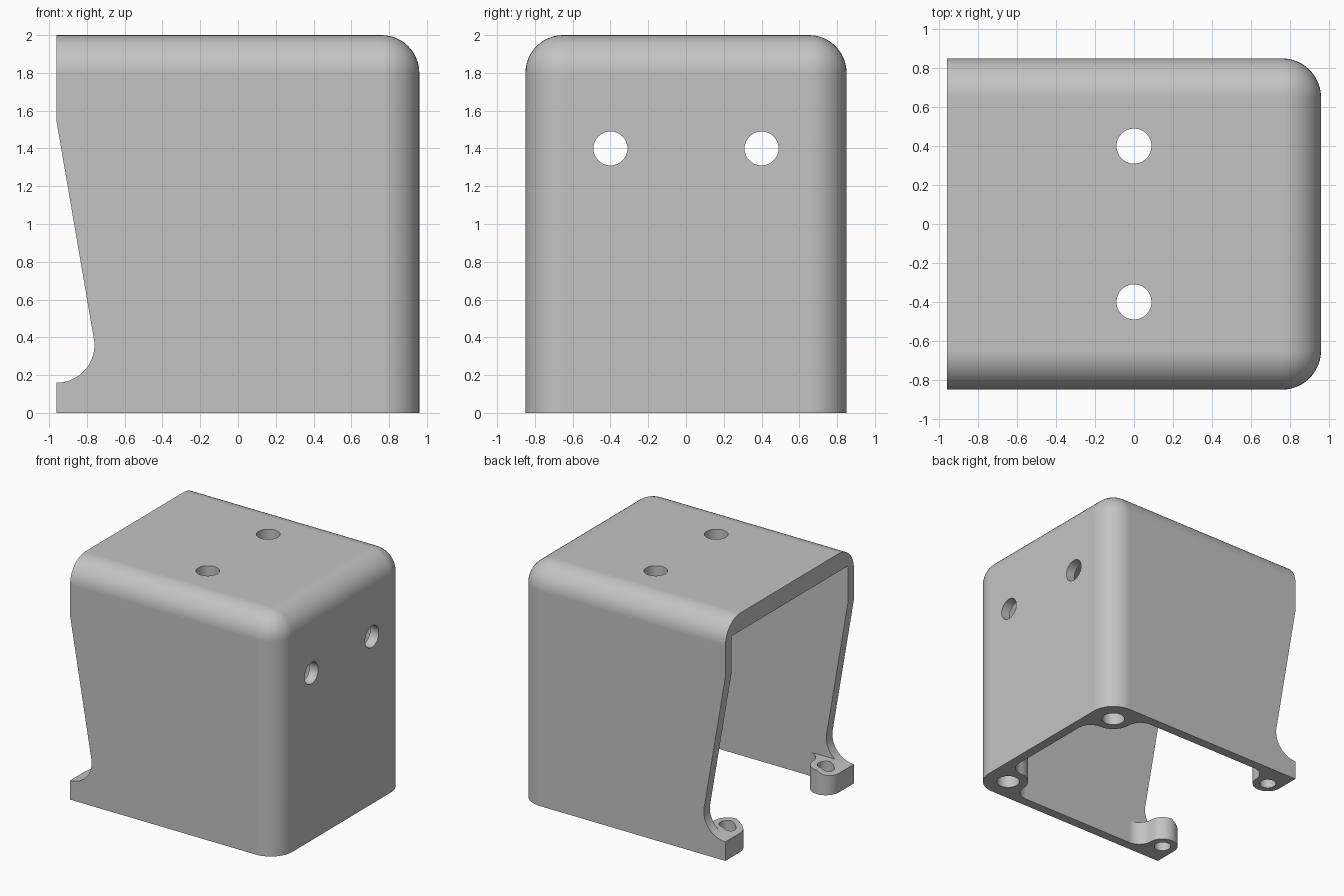
import bpy, bmesh, math
from mathutils import Matrix, Vector

cube = bpy.data.objects.get("Cube")
if cube:
    bpy.data.objects.remove(cube, do_unlink=True)

HX, HY, H = 0.96, 0.85, 2.0      # half length, half width, height
R, WALL, ROOF = 0.20, 0.08, 0.15  # outer rounding, wall and roof thickness
POST_H, FILLET = 0.20, 0.12

grey = bpy.data.materials.new("plain grey")
grey.use_nodes = True
grey.diffuse_color = (0.55, 0.55, 0.55, 1)
grey.node_tree.nodes["Principled BSDF"].inputs["Base Color"].default_value = (0.55, 0.55, 0.55, 1)


def make_object(name, bm):
    bmesh.ops.recalc_face_normals(bm, faces=bm.faces)
    mesh = bpy.data.meshes.new(name)
    bm.to_mesh(mesh)
    bm.free()
    mesh.materials.append(grey)
    obj = bpy.data.objects.new(name, mesh)
    bpy.context.collection.objects.link(obj)
    return obj


def box_mesh(lo, hi):
    bm = bmesh.new()
    bmesh.ops.create_cube(bm, size=1)
    lo, hi = Vector(lo), Vector(hi)
    for v in bm.verts:
        v.co = Vector((v.co[i] + 0.5) * (hi[i] - lo[i]) + lo[i] for i in range(3))
    return bm


def prism(name, points, direction):
    bm = bmesh.new()
    face = bm.faces.new([bm.verts.new(p) for p in points])
    out = bmesh.ops.extrude_face_region(bm, geom=[face])
    verts = [g for g in out["geom"] if isinstance(g, bmesh.types.BMVert)]
    bmesh.ops.translate(bm, verts=verts, vec=direction)
    return make_object(name, bm)


def arc(cx, cy, r, a, b, n=12):
    angles = [math.radians(a + (b - a) * i / n) for i in range(n + 1)]
    return [(cx + r * math.cos(t), cy + r * math.sin(t)) for t in angles]


def drill(name, centre, r, depth, axis="Z"):
    bm = bmesh.new()
    turn = Matrix.Rotation(math.pi / 2, 4, "Y") if axis == "X" else Matrix()
    bmesh.ops.create_cone(bm, cap_ends=True, segments=40, radius1=r, radius2=r,
                          depth=depth, matrix=Matrix.Translation(centre) @ turn)
    return make_object(name, bm)


def combine(target, tool, operation):
    mod = target.modifiers.new(operation, "BOOLEAN")
    mod.operation, mod.solver, mod.object = operation, "EXACT", tool
    bpy.ops.object.select_all(action="DESELECT")
    bpy.context.view_layer.objects.active = target
    target.select_set(True)
    bpy.ops.object.modifier_apply(modifier=mod.name)
    bpy.data.objects.remove(tool, do_unlink=True)


# Outer housing: rounded wherever two closed sides meet
bm = box_mesh((-HX, -HY, 0), (HX, HY, H))


def closed(face):
    c = face.calc_center_median()
    return c.x > HX - 0.01 or c.z > H - 0.01 or abs(c.y) > HY - 0.01


rounded = [e for e in bm.edges if all(closed(f) for f in e.link_faces)]
bmesh.ops.bevel(bm, geom=rounded, offset=R, offset_type="OFFSET", segments=12,
                profile=0.5, affect="EDGES", clamp_overlap=False)
housing = make_object("bracket_housing", bm)

# Hollow, open below and at the -x end
hollow = make_object("hollow_cutter", box_mesh((-2, -HY + WALL, -1),
                                               (HX - WALL, HY - WALL, H - ROOF)))
combine(housing, hollow, "DIFFERENCE")

# Screw posts in the four lower corners, blended into the walls
PX, PY, EX, ER, PR = 0.76, 0.65, -0.84, 0.12, 0.16
inset = HY - 0.04
end_post = ([(-HX, inset)] + arc(EX, PY, ER, 180, 360)
            + arc(EX + ER + FILLET, PY, FILLET, 180, 90)[1:]
            + [(EX + ER + FILLET, inset)])
reach = PR + FILLET
corner_post = ([(PX - reach, inset)] + arc(PX - reach, PY, FILLET, 90, 0)
               + arc(PX, PY, PR, 180, 270)[1:]
               + arc(PX, PY - reach, FILLET, 90, 0)[1:]
               + [(HX - 0.04, PY - reach), (HX - 0.04, PY),
                  (HX - WALL, HY - WALL), (PX, inset)])
for side in (1, -1):
    for outline in (end_post, corner_post):
        post = prism("post", [(x, side * y, 0) for x, y in outline], (0, 0, POST_H))
        combine(housing, post, "UNION")

# Sloping relief with a round foot at the open end
relief = ([(-HX - 0.3, 0.16)] + arc(-HX, 0.36, R, -90, 5, 18)
          + [(-HX, 1.54), (-HX - 0.3, 1.54)])
combine(housing, prism("relief_cutter", [(x, -1.5, z) for x, z in relief], (0, 3, 0)),
        "DIFFERENCE")

# Mounting holes in the roof, end wall and posts
for side in (1, -1):
    for centre, r, depth, axis in (
            ((0, side * 0.4, H), 0.09, 0.6, "Z"),
            ((HX, side * 0.4, 1.4), 0.09, 0.6, "X"),
            ((PX, side * PY, 0), 0.09, 0.6, "Z"),
            ((EX, side * PY, 0), 0.065, 0.6, "Z")):
        combine(housing, drill("hole_cutter", centre, r, depth, axis), "DIFFERENCE")

# Smooth rounded areas, crisp cut edges
bpy.ops.object.select_all(action="DESELECT")
housing.select_set(True)
bpy.context.view_layer.objects.active = housing
bpy.ops.object.shade_smooth_by_angle(angle=math.radians(30))
weighted = housing.modifiers.new("even_shading", "WEIGHTED_NORMAL")
weighted.keep_sharp = True
